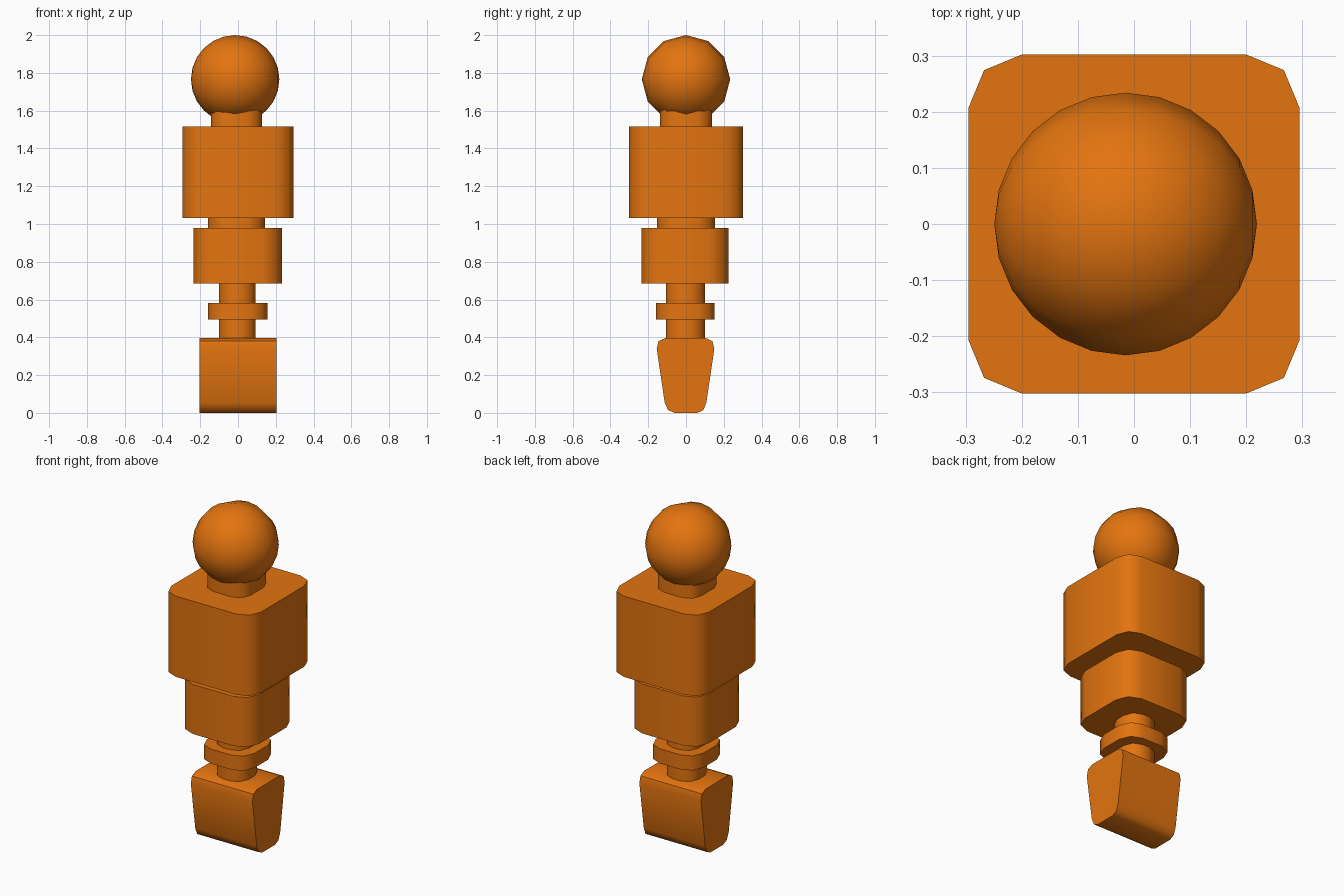
import bpy, bmesh, math
from mathutils import Matrix, Vector

if "Cube" in bpy.data.objects:
    bpy.data.objects.remove(bpy.data.objects["Cube"])

orange = bpy.data.materials.new("orange plastic")
orange.use_nodes = True
orange.diffuse_color = (0.77, 0.175, 0.005, 1)
orange.node_tree.nodes["Principled BSDF"].inputs["Base Color"].default_value = orange.diffuse_color


def finish(name, bm):
    """Turn a bmesh into a smooth-shaded orange object with crisp edges."""
    bmesh.ops.recalc_face_normals(bm, faces=bm.faces)
    mesh = bpy.data.meshes.new(name)
    bm.to_mesh(mesh)
    bm.free()
    mesh.materials.append(orange)
    obj = bpy.data.objects.new(name, mesh)
    bpy.context.collection.objects.link(obj)
    bpy.ops.object.select_all(action='DESELECT')
    obj.select_set(True)
    bpy.context.view_layer.objects.active = obj
    bpy.ops.object.shade_smooth_by_angle(angle=math.radians(50))
    return obj


def prism(name, points, offset):
    """Extrude a closed outline along an offset."""
    bm = bmesh.new()
    face = bm.faces.new([bm.verts.new(p) for p in points])
    new = bmesh.ops.extrude_face_region(bm, geom=[face], use_keep_orig=True)["geom"]
    bmesh.ops.translate(bm, vec=Vector(offset),
                        verts=[v for v in new if isinstance(v, bmesh.types.BMVert)])
    return finish(name, bm)


def rounded_block(name, half_x, half_y, corner, z0, z1, x=0, y=0):
    """Upright block whose four vertical corners are two-step rounds."""
    outline = []
    for quarter, (sx, sy) in enumerate([(1, 1), (-1, 1), (-1, -1), (1, -1)]):
        for step in range(3):
            a = (quarter + step / 2) * math.pi / 2
            outline.append((x + sx * (half_x - corner) + corner * math.cos(a),
                            y + sy * (half_y - corner) + corner * math.sin(a), z0))
    return prism(name, outline, (0, 0, z1 - z0))


# Foot: side profile swept across the width
foot_profile = [(-0.06, 0), (0.06, 0), (0.092, 0.015), (0.108, 0.055),
                (0.15, 0.34), (0.14, 0.38), (0.105, 0.396),
                (-0.11, 0.396), (-0.145, 0.38), (-0.155, 0.34),
                (-0.113, 0.055), (-0.095, 0.015)]
prism("foot", [(-0.203, y, z) for y, z in foot_profile], (0.406, 0, 0))

# Leg peg and its collar
rounded_block("leg_peg", 0.097, 0.103, 0.075, 0.38, 0.70, x=-0.004, y=-0.003)
rounded_block("leg_collar", 0.157, 0.155, 0.09, 0.495, 0.582, x=-0.001, y=-0.003)

# Body blocks
rounded_block("hips", 0.234, 0.23, 0.10, 0.684, 0.98, x=-0.001, y=-0.005)
rounded_block("waist", 0.15, 0.153, 0.09, 0.97, 1.04, x=-0.008)
rounded_block("torso", 0.295, 0.302, 0.095, 1.033, 1.515)
rounded_block("neck", 0.134, 0.137, 0.075, 1.50, 1.615, x=-0.008)

# Head: ball turned about the left-right axis
head = bmesh.new()
bmesh.ops.create_uvsphere(head, u_segments=12, v_segments=12, radius=0.234,
                          matrix=Matrix.Translation((-0.015, 0, 1.766))
                          @ Matrix.Rotation(math.pi / 2, 4, 'Y'))
finish("head", head)
